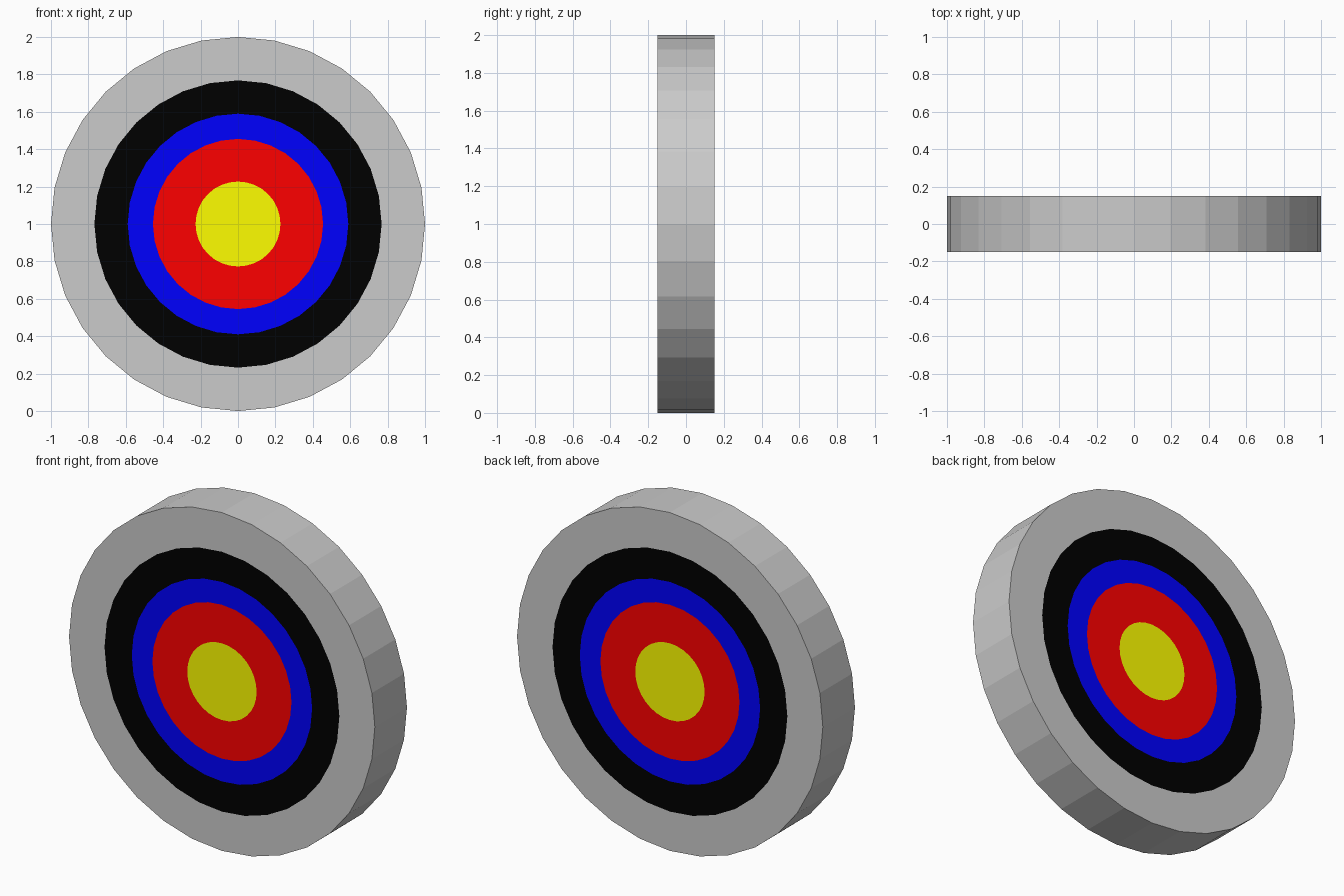
import bpy, bmesh
from math import sin, cos, pi

if "Cube" in bpy.data.objects:
    bpy.data.objects.remove(bpy.data.objects["Cube"])

SIDES, HALF_DEPTH = 32, 0.15
# Ring name, outer radius, colour (centre outwards)
RINGS = [
    ("yellow", 0.227, (1, 1, 0, 1)),
    ("red", 0.455, (1, 0, 0, 1)),
    ("blue", 0.59, (0, 0, 1, 1)),
    ("black", 0.768, (0, 0, 0, 1)),
    ("grey", 1.0, (0.8, 0.8, 0.8, 1)),
]

mesh = bpy.data.meshes.new("target_disc")
for name, _, colour in RINGS:
    mat = bpy.data.materials.new(name)
    mat.diffuse_color = colour
    mat.use_nodes = True
    mat.node_tree.nodes["Principled BSDF"].inputs["Base Color"].default_value = mat.diffuse_color
    mesh.materials.append(mat)

bm = bmesh.new()


def circle(radius, y):
    return [bm.verts.new((radius * cos(2 * pi * i / SIDES), y,
                          1 + radius * sin(2 * pi * i / SIDES)))
            for i in range(SIDES)]


def bridge(a, b, slot):
    for i in range(SIDES):
        j = (i + 1) % SIDES
        bm.faces.new((a[i], a[j], b[j], b[i])).material_index = slot


# Coloured rings, flush on both the front and back faces
rims = []
for y in (-HALF_DEPTH, HALF_DEPTH):
    loops = [circle(r, y) for _, r, _ in RINGS]
    bm.faces.new(loops[0]).material_index = 0
    for slot in range(1, len(RINGS)):
        bridge(loops[slot - 1], loops[slot], slot)
    rims.append(loops[-1])

# Faceted outer rim
bridge(rims[0], rims[1], len(RINGS) - 1)

bmesh.ops.recalc_face_normals(bm, faces=bm.faces)
bm.to_mesh(mesh)
bm.free()
bpy.context.collection.objects.link(bpy.data.objects.new("target_disc", mesh))
